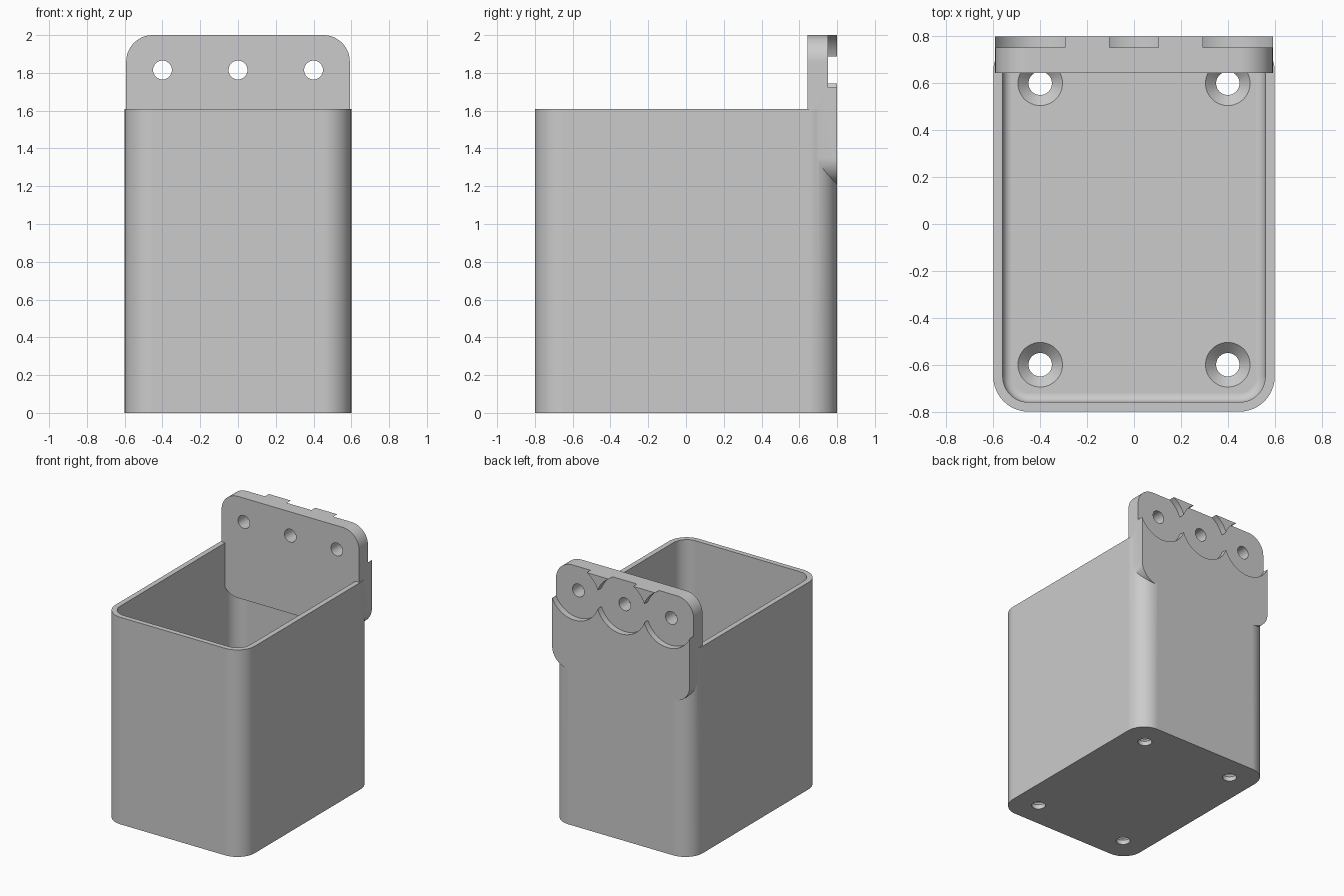
import bpy
import bmesh
from math import sin, cos, pi
from mathutils import Matrix, Vector

cube = bpy.data.objects.get("Cube")
if cube:
    bpy.data.objects.remove(cube, do_unlink=True)

grey = bpy.data.materials.new("plain_grey")
grey.use_nodes = True
grey.diffuse_color = (0.6, 0.6, 0.6, 1)
grey.node_tree.nodes["Principled BSDF"].inputs["Base Color"].default_value = (0.6, 0.6, 0.6, 1)

WALL, FLOOR, RIM = 0.04, 0.08, 1.61
FILLET = 0.04
HOLE = 0.05
HOLE_Z = 1.815


def rounded_rect(hx, hy, r, steps=12):
    """Counter-clockwise outline of a rectangle with round corners."""
    points = []
    for k, (sx, sy) in enumerate([(1, 1), (-1, 1), (-1, -1), (1, -1)]):
        for i in range(steps + 1):
            a = (k + i / steps) * pi / 2
            points.append((sx * (hx - r) + r * cos(a), sy * (hy - r) + r * sin(a)))
    return points


def finish(name, bm):
    bmesh.ops.recalc_face_normals(bm, faces=bm.faces)
    mesh = bpy.data.meshes.new(name)
    bm.to_mesh(mesh)
    bm.free()
    mesh.materials.append(grey)
    obj = bpy.data.objects.new(name, mesh)
    bpy.context.collection.objects.link(obj)
    return obj


def loft(name, sections, matrix=Matrix()):
    """Join a stack of (outline, height) sections and cap both ends."""
    bm = bmesh.new()
    rings = [[bm.verts.new(matrix @ Vector((x, y, z))) for x, y in outline]
             for outline, z in sections]
    for low, high in zip(rings, rings[1:]):
        for i in range(len(low)):
            j = (i + 1) % len(low)
            bm.faces.new((low[i], low[j], high[j], high[i]))
    bm.faces.new(rings[0])
    bm.faces.new(rings[-1])
    return finish(name, bm)


def cylinder(name, r1, r2, start, end):
    """Cylinder or cone running from start to end."""
    start, end = Vector(start), Vector(end)
    axis = end - start
    turn = axis.to_track_quat('Z', 'Y').to_matrix().to_4x4()
    bm = bmesh.new()
    bmesh.ops.create_cone(bm, cap_ends=True, segments=48, radius1=r1, radius2=r2,
                          depth=axis.length,
                          matrix=Matrix.Translation((start + end) / 2) @ turn)
    return finish(name, bm)


def combine(target, tool, operation):
    """Apply a boolean and discard the tool."""
    mod = target.modifiers.new(operation.lower(), 'BOOLEAN')
    mod.operation = operation
    mod.solver = 'EXACT'
    mod.object = tool
    bpy.ops.object.select_all(action='DESELECT')
    target.select_set(True)
    bpy.context.view_layer.objects.active = target
    bpy.ops.object.modifier_apply(modifier=mod.name)
    bpy.data.objects.remove(tool, do_unlink=True)


# Open bin: outer wall, rim, inner wall, filleted floor
outer = rounded_rect(0.6, 0.8, 0.15)
sections = [(outer, 0), (outer, RIM)]
sections.append((rounded_rect(0.6 - WALL, 0.8 - WALL, 0.15 - WALL), RIM))
for i in range(7):
    a = i / 6 * pi / 2
    inset = WALL + FILLET * (1 - cos(a))
    sections.append((rounded_rect(0.6 - inset, 0.8 - inset, 0.15 - inset),
                     FLOOR + FILLET * (1 - sin(a))))
box = loft("mounting_bin", sections)

# Mounting plate fused into the back wall
plate_outline = rounded_rect(0.592, 0.395, 0.14)
stand_up = Matrix.Translation((0, 0.8, 1.605)) @ Matrix.Rotation(pi / 2, 4, 'X')
plate = loft("back_plate", [(plate_outline, 0), (plate_outline, 0.157)], stand_up)
combine(box, plate, 'UNION')

# Plate screw holes with shallow round recesses at the back
for x in (-0.4, 0, 0.4):
    combine(box, cylinder("recess_cutter", 0.213, 0.213,
                          (x, 0.752, HOLE_Z), (x, 0.9, HOLE_Z)), 'DIFFERENCE')
    combine(box, cylinder("plate_hole_cutter", HOLE, HOLE,
                          (x, 0.5, HOLE_Z), (x, 0.9, HOLE_Z)), 'DIFFERENCE')

# Countersunk floor holes
for x in (-0.4, 0.4):
    for y in (-0.6, 0.6):
        combine(box, cylinder("floor_hole_cutter", HOLE, HOLE,
                              (x, y, -0.1), (x, y, 0.2)), 'DIFFERENCE')
        combine(box, cylinder("countersink_cutter", 0.045, 0.1,
                              (x, y, FLOOR - 0.05), (x, y, FLOOR + 0.005)), 'DIFFERENCE')

# Smooth rounded corners, crisp edges
bpy.ops.object.select_all(action='DESELECT')
box.select_set(True)
bpy.context.view_layer.objects.active = box
bpy.ops.object.shade_smooth_by_angle(angle=pi / 6)
weighted = box.modifiers.new("flat_faces", 'WEIGHTED_NORMAL')
weighted.keep_sharp = True
